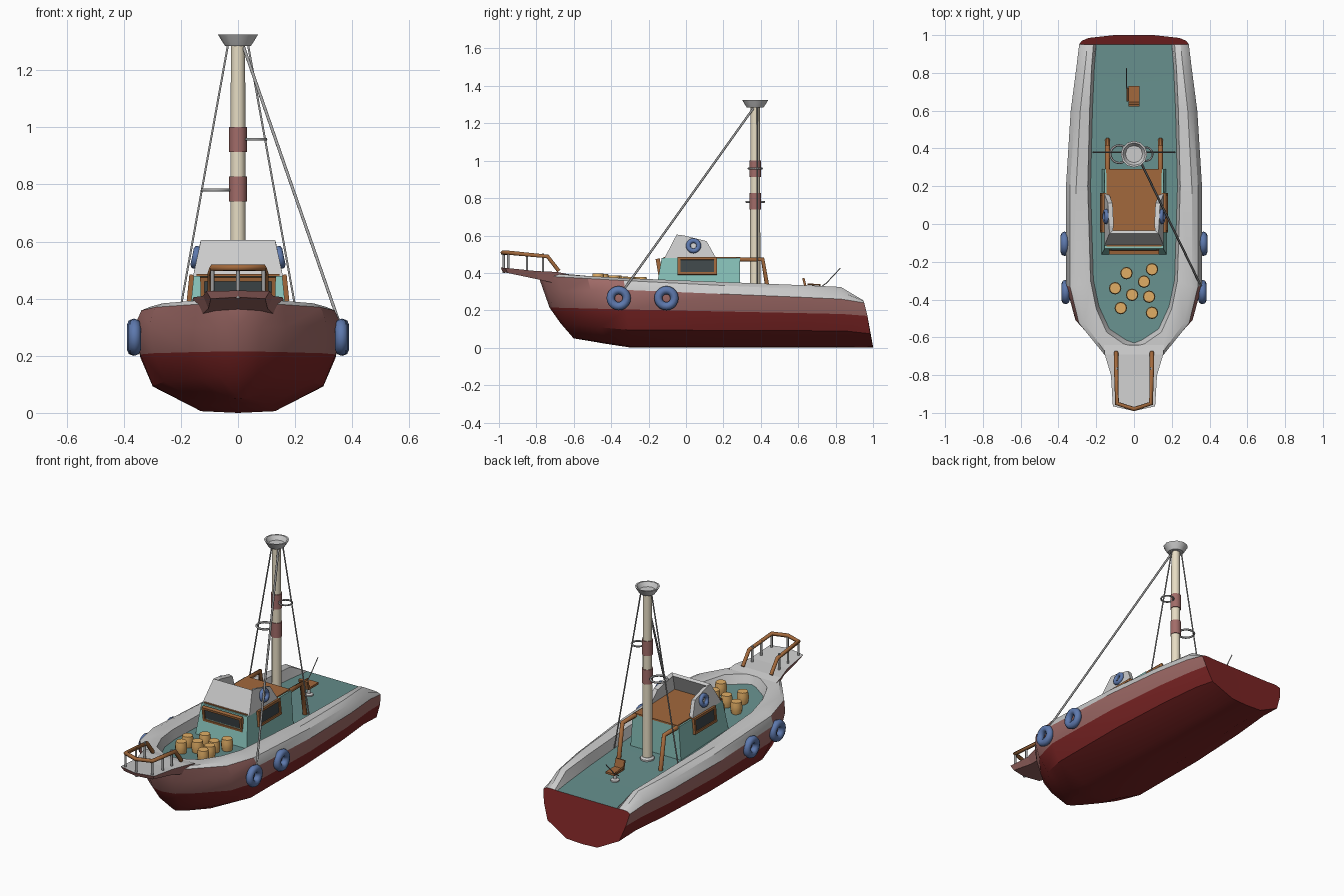
import bpy, bmesh, math
from mathutils import Vector

if "Cube" in bpy.data.objects:
    bpy.data.objects.remove(bpy.data.objects["Cube"])


def material(name, rgb):
    m = bpy.data.materials.new(name)
    m.diffuse_color = (*rgb, 1)
    m.use_nodes = True
    m.node_tree.nodes["Principled BSDF"].inputs["Base Color"].default_value = m.diffuse_color
    return m


RED = material("dark_red", (.2, .018, .018))
PINK = material("faded_red", (.36, .15, .14))
WHITE = material("white", (.8, .8, .8))
DECK = material("deck_teal", (.13, .27, .26))
TEAL = material("cabin_teal", (.25, .55, .5))
WOOD = material("wood", (.36, .14, .045))
BLUE = material("blue", (.11, .19, .42))
BEIGE = material("beige", (.8, .72, .55))
TAN = material("tan", (.75, .42, .13))
GLASS = material("dark_glass", (.05, .065, .07))
STEEL = material("steel", (.35, .35, .35))


def mesh(name, verts, faces, mats, idx=None, smooth=None, mirror=False):
    bm = bmesh.new()
    vs = [bm.verts.new(v) for v in verts]
    for i, f in enumerate(faces):
        face = bm.faces.new([vs[k] for k in f])
        face.material_index = idx[i] if idx else 0
    bmesh.ops.remove_doubles(bm, verts=bm.verts, dist=1e-4)
    bmesh.ops.recalc_face_normals(bm, faces=bm.faces)
    me = bpy.data.meshes.new(name)
    bm.to_mesh(me)
    bm.free()
    for m in mats:
        me.materials.append(m)
    ob = bpy.data.objects.new(name, me)
    bpy.context.collection.objects.link(ob)
    if mirror:
        ob.modifiers.new("mirror", 'MIRROR').use_clip = True
    if smooth:
        bpy.ops.object.select_all(action='DESELECT')
        ob.select_set(True)
        bpy.context.view_layer.objects.active = ob
        bpy.ops.object.shade_smooth_by_angle(angle=math.radians(smooth))
    return ob


def lathe(name, profile, loc, mat, n=12, smooth=40):
    verts = [(loc[0] + r * math.cos(2 * math.pi * k / n), loc[1] + r * math.sin(2 * math.pi * k / n), loc[2] + z)
             for r, z in profile for k in range(n)]
    faces = [(i * n + k, i * n + (k + 1) % n, (i + 1) * n + (k + 1) % n, (i + 1) * n + k)
             for i in range(len(profile) - 1) for k in range(n)]
    faces += [tuple(range(n)), tuple(range((len(profile) - 1) * n, len(profile) * n))]
    return mesh(name, verts, faces, [mat], smooth=smooth)


def tube(name, path, r, mat, res=1):
    cu = bpy.data.curves.new(name, 'CURVE')
    cu.dimensions = '3D'
    cu.bevel_depth, cu.bevel_resolution, cu.use_fill_caps = r, res, True
    sp = cu.splines.new('POLY')
    sp.points.add(len(path) - 1)
    for p, co in zip(sp.points, path):
        p.co = (*co, 1)
    cu.materials.append(mat)
    ob = bpy.data.objects.new(name, cu)
    bpy.context.collection.objects.link(ob)
    bpy.ops.object.select_all(action='DESELECT')
    ob.select_set(True)
    bpy.context.view_layer.objects.active = ob
    bpy.ops.object.convert(target='MESH')


def torus(name, loc, R, r, mat, rot=(0, 0, 0), n=20, m=8):
    bpy.ops.mesh.primitive_torus_add(location=loc, rotation=rot, major_radius=R, minor_radius=r,
                                     major_segments=n, minor_segments=m)
    ob = bpy.context.object
    ob.name = name
    ob.data.materials.append(mat)
    bpy.ops.object.shade_smooth()


def box(name, loc, size, mat, rot=(0, 0, 0)):
    bpy.ops.mesh.primitive_cube_add(size=1, location=loc, rotation=rot)
    ob = bpy.context.object
    ob.name, ob.scale = name, size
    ob.data.materials.append(mat)


def lerp(keys, vals, u):
    for i in range(len(keys) - 1):
        if u <= keys[i + 1]:
            t = (u - keys[i]) / (keys[i + 1] - keys[i])
            return vals[i] + t * (vals[i + 1] - vals[i])
    return vals[-1]


# Hull: long rows from keel over the gunwale to the deck centre line
U = [-.78, -.76, -.68, -.52, -.33, .2, .6, .86, 1]
HULL_W = [0, .08, .17, .31, .36, .36, .335, .305, .29]
DECK_W = [0, .04, .13, .185, .215, .23, .22, .21, .2]
ZK = [-.78, -.35, .86, 1]
ROWS = [  # widths, factor, offset, z at four stations, bow y, stern y
    (HULL_W, 0, 0, (.05, 0, 0, 0), -.6, 1),
    (HULL_W, .36, 0, (.055, .006, .006, .005), -.605, 1),
    (HULL_W, .83, 0, (.13, .095, .09, .075), -.67, .985),
    (HULL_W, .95, 0, (.215, .205, .18, .17), -.73, .97),
    (HULL_W, 1, 0, (.30, .31, .26, .24), -.76, .953),
    (HULL_W, .94, 0, (.385, .36, .30, .25), -.79, .95),
    (HULL_W, .85, 0, (.40, .373, .325, .252), -.79, .95),
    (DECK_W, 1, .015, (.395, .365, .317, .251), -.65, .95),
    (DECK_W, 1, 0, (.345, .31, .255, .25), -.63, .95),
    (DECK_W, 0, 0, (.345, .31, .255, .25), -.63, .95)]
N = len(U)
verts, faces, idx = [], [], []
for w, f, off, z, bow, stern in ROWS:
    for i, u in enumerate(U):
        y = u + (bow + .78) * max(0, (-.2 - u) / .58) + (stern - 1) * max(0, (u - .6) / .4)
        verts.append((w[i] * f + (off if i else 0), y, lerp(ZK, z, u)))
for r, m in enumerate([0, 0, 0, 1, 2, 2, 2, 2, 3]):
    for i in range(N - 1):
        faces.append((r * N + i, r * N + i + 1, (r + 1) * N + i + 1, (r + 1) * N + i))
        idx.append(1 if r == 4 and i < 4 else m)
faces.append([r * N + N - 1 for r in range(len(ROWS))])
idx.append(0)
mesh("hull", verts, faces, [RED, PINK, WHITE, DECK], idx, 30, True)

# Bow platform: white top, faded red sides and underside
P = [(.16, -.64, .395, .33), (.155, -.69, .405, .34), (.122, -.80, .41, .365), (.112, -.965, .427, .40)]
verts, faces, idx = [], [], []
for w, y, zt, zb in P + [(0, -.99, .428, .405)]:
    verts += [(0, y, zt), (w, y, zt), (w * .85, y + .01, zb), (0, y + .01, zb)]
for s in range(4):
    for k in range(3):
        if s == 3:
            a, b = 12 + k, 13 + k
            faces.append({0: (12, 13, 16), 1: (13, 14, 18, 16), 2: (14, 15, 18)}[k])
        else:
            faces.append((s * 4 + k, s * 4 + k + 1, s * 4 + k + 5, s * 4 + k + 4))
        idx.append(0 if k == 0 else 1)
mesh("bow_platform", verts, faces, [WHITE, PINK], idx, None, True)

# Bow rail and its posts
half = [(.095, -.68, .41), (.095, -.74, .488), (.09, -.95, .508)]
tube("bow_rail", half + [(0, -.98, .508)] + [(-x, y, z) for x, y, z in reversed(half)], .012, WOOD)
for x, y in [(0, -.975)] + [(s * .09, y) for s in (-1, 1) for y in (-.95, -.85, -.765)]:
    tube("rail_post", [(x, y, .40), (x, y, .505)], .007, STEEL)

# Cabin: tapered box, wooden roof, framed windows
prof = [(-.165, .28, .175), (-.13, .48, .155), (.29, .48, .155), (.29, .27, .17)]
mesh("cabin", [(s * w, y, z) for s in (-1, 1) for y, z, w in prof],
     [(0, 1, 2, 3), (4, 5, 6, 7)] + [(i, (i + 1) % 4, (i + 1) % 4 + 4, i + 4) for i in range(4)], [TEAL])
box("cabin_roof", (0, .085, .481), (.29, .41, .01), WOOD)


def window(name, loc, w, h, rot):
    box(name + "_glass", loc, (.008, w, h), GLASS, rot)
    c = Vector(loc)
    from_rot = bpy.context.object.rotation_euler.to_matrix()
    for s in (-1, 1):
        box(name + "_frame", c + from_rot @ Vector((0, 0, s * h / 2)), (.022, w + .015, .014), WOOD, rot)
        box(name + "_frame", c + from_rot @ Vector((0, s * w / 2, 0)), (.022, .014, h), WOOD, rot)


for s in (-1, 1):
    window("side_window", (s * .164, .06, .437), .195, .08, (0, -s * .1, 0))
window("front_window", (0, -.144, .432), .25, .075, (0, .17, -math.pi / 2))

# Windshield: slanted front with side wings, open at the back
side = [(.157, -.115, .48), (.13, -.05, .605), (.132, -.01, .60), (.138, .11, .57), (.157, .16, .48)]
shield = mesh("windshield", [(s * x, y, z) for s in (1, -1) for x, y, z in side],
              [(0, 1, 2, 3, 4), (5, 9, 8, 7, 6), (0, 5, 6, 1)], [WHITE])
so = shield.modifiers.new("thickness", 'SOLIDIFY')
so.thickness, so.offset = .025, -1
if shield.data.polygons[2].normal.y > 0:
    shield.data.flip_normals()

# Wooden frames behind the cabin
for s in (-1, 1):
    x = s * .14
    tube("rear_frame", [(x, .27, .472), (x, .41, .472), (x, .445, .265)], .014, WOOD)

# Mast with bands, collar, crow's nest and hoops
lathe("mast", [(.028, .27), (.025, 1.29)], (0, .37, 0), BEIGE)
lathe("mast_collar", [(.04, .268), (.04, .285), (.03, .295)], (0, .37, 0), WHITE)
for z in (.74, .913):
    lathe("mast_band", [(.031, z), (.031, z + .088)], (0, .37, 0), PINK)
lathe("crows_nest", [(.045, 1.285), (.055, 1.30), (.07, 1.325), (.06, 1.325), (.045, 1.30)], (0, .37, 0), WHITE)
torus("mast_hoop_low", (-.078, .37, .78), .047, .006, STEEL, m=6)
torus("mast_hoop_high", (.062, .37, .958), .036, .005, STEEL, m=6)

# Rigging
for s in (-1, 1):
    tube("shroud", [(s * .035, .38, 1.29), (s * .215, .38, .29)], .004, STEEL)
tube("fore_stay", [(.02, .36, 1.28), (.36, -.34, .30)], .006, STEEL)

# Fenders on the hull and rings on the windshield
for s in (-1, 1):
    torus("fender", (s * .362, -.36, .265), .043, .022, BLUE, (0, math.pi / 2, 0))
    torus("fender", (s * .367, -.105, .265), .043, .022, BLUE, (0, math.pi / 2, 0))
    torus("life_ring", (s * .148, .04, .545), .028, .013, BLUE, (0, math.pi / 2 - s * .2, 0))

# Barrels on the foredeck
for x, y in [(-.04, -.26), (.095, -.24), (.053, -.305), (-.1, -.34), (-.01, -.375),
             (.08, -.385), (-.07, -.445), (.095, -.47)]:
    lathe("barrel", [(.028, 0), (.033, .025), (.033, .048), (.029, .072)],
          (x, y, .305 + max(0, -y - .3) * .12), TAN)

# Fishing chair and rod
lathe("chair_pedestal", [(.025, .255), (.025, .27), (.01, .275), (.01, .32)], (0, .68, 0), WHITE)
box("chair_seat", (0, .685, .322), (.06, .09, .012), WOOD)
box("chair_back", (0, .634, .346), (.06, .012, .055), WOOD, (.25, 0, 0))
tube("chair_arm", [(-.035, .65, .34), (-.035, .72, .335)], .005, WOOD)
tube("fishing_rod", [(-.037, .70, .31), (-.04, .75, .345), (-.04, .825, .425)], .003, STEEL)
